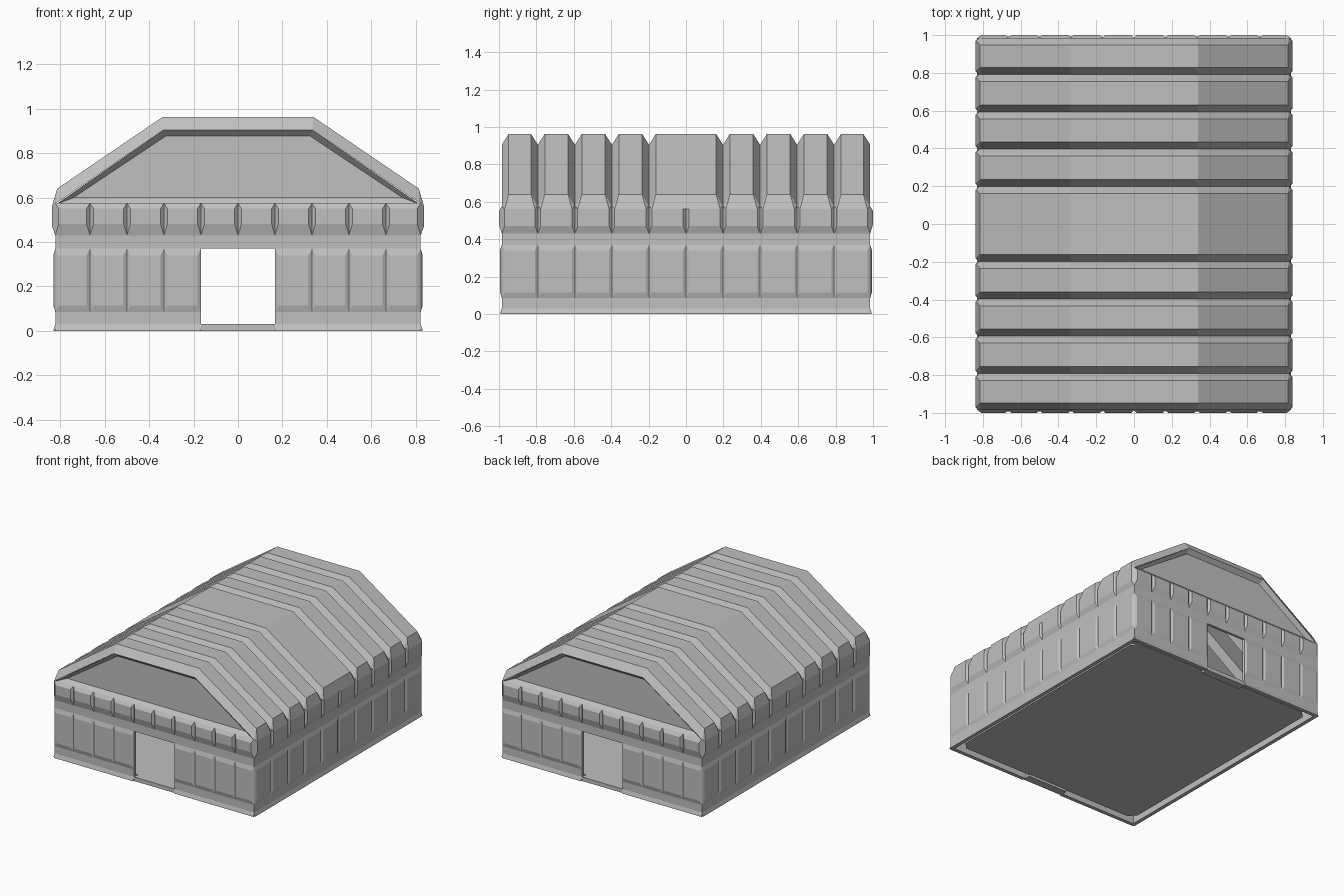
import bpy
import bmesh

cube = bpy.data.objects.get("Cube")
if cube:
    bpy.data.objects.remove(cube, do_unlink=True)

grey = bpy.data.materials.new("light grey")
grey.use_nodes = True
grey.diffuse_color = (0.53, 0.53, 0.53, 1)
grey.node_tree.nodes["Principled BSDF"].inputs["Base Color"].default_value = grey.diffuse_color

HX, HY = 0.823, 0.985      # wall half extents
THICK = 0.02               # wall thickness
DOOR, SILL, HEAD = 0.167, 0.03, 0.37
PITCH = {"x": 1 / 6, "y": 0.198}


def finish(name, bm):
    """Turn a bmesh into a flat-shaded grey object."""
    bmesh.ops.recalc_face_normals(bm, faces=bm.faces)
    mesh = bpy.data.meshes.new(name)
    bm.to_mesh(mesh)
    bm.free()
    mesh.materials.append(grey)
    obj = bpy.data.objects.new(name, mesh)
    bpy.context.collection.objects.link(obj)
    return obj


def loft(bm, a, b, caps=True):
    """Join two equal closed loops of points, with optional end caps."""
    va, vb = [bm.verts.new(p) for p in a], [bm.verts.new(p) for p in b]
    n = len(a)
    for i in range(n):
        j = (i + 1) % n
        bm.faces.new((va[i], va[j], vb[j], vb[i]))
    if caps:
        bm.faces.new(va)
        bm.faces.new(vb)


def rect(side, u0, u1, z0, z1, d):
    """Rectangle parallel to one wall, d outside its plane."""
    axis, sign = side
    corners = [(u0, z0), (u1, z0), (u1, z1), (u0, z1)]
    if axis == "x":
        return [(u, sign * (HY + d), z) for u, z in corners]
    return [(sign * (HX + d), u, z) for u, z in corners]


def block(bm, side, u0, u1, z0, z1):
    loft(bm, rect(side, u0, u1, z0, z1, -THICK), rect(side, u0, u1, z0, z1, 0))


def panel(bm, side, u0, u1, z0, z1, t0, t1, depth, inset=0.015):
    """Raised panel with bevelled edges."""
    loft(bm, rect(side, u0, u1, z0, z1, 0),
         rect(side, u0 + inset, u1 - inset, t0, t1, depth))


def bays(axis):
    half = HX if axis == "x" else HY
    for k in range(-5, 5):
        yield max(-half, k * PITCH[axis]), min(half, (k + 1) * PITCH[axis])


# Walls with raised panels, eaves band and flared foot
for side, label in ((("x", -1), "front"), (("x", 1), "back"),
                    (("y", -1), "right"), (("y", 1), "left")):
    end = side[0] == "x"
    half = HX if end else HY
    wall, panels, eaves = bmesh.new(), bmesh.new(), bmesh.new()
    top = 0.57
    spans = [(-half, -DOOR), (DOOR, half)] if end else [(-half, half)]
    for a, b in spans:
        block(wall, side, a, b, 0, top)
        panel(wall, side, a, b, 0, 0.03, 0, 0.004, 0.008, 0)
    if end:
        block(wall, side, -DOOR, DOOR, HEAD, top)
    for a, b in bays(side[0]):
        if not end or abs(a + b) / 2 > DOOR:
            panel(panels, side, a, b, 0.085, HEAD, 0.115, 0.34, 0.009)
        if end:
            panel(eaves, side, a, b, 0.43, 0.575, 0.48, 0.55, 0.015)
        else:
            panel(eaves, side, a, b, 0.43, 0.575, 0.47, 0.56, 0.015)
    finish(label + "_wall", wall)
    finish(label + "_wall_panels", panels)
    finish(label + "_eaves_panels", eaves)

# Ribbed roof shell
FOOT = 0.022


def rib_section(y, lean):
    half = [(0.838, y + lean, 0.56), (0.815, y, 0.64), (0.34, y, 0.963)]
    return half + [(-x, yy, z) for x, yy, z in reversed(half)]


def valley_section(y):
    half = [(HX, y, 0.568), (HX - 0.005, y, 0.575), (0.335, y, 0.905)]
    return half + [(-x, yy, z) for x, yy, z in reversed(half)]


valleys = [k * PITCH["y"] for k in range(-4, 5) if k]
valleys = [-HY] + valleys + [HY]
sections = []
for a, b in zip(valleys, valleys[1:]):
    sections += [valley_section(a), rib_section(a + 0.037, -FOOT),
                 rib_section(b - 0.037, FOOT)]
sections.append(valley_section(HY))
roof = bmesh.new()
rows = [[roof.verts.new(p) for p in s] for s in sections]
for r, s in zip(rows, rows[1:]):
    for i in range(len(r) - 1):
        roof.faces.new((r[i], r[i + 1], s[i + 1], s[i]))
finish("ribbed_roof", roof)

# Recessed gables
for sign, label in ((-1, "front"), (1, "back")):
    gable = bmesh.new()
    outer = [(HX, 0.567), (0.335, 0.905), (-0.335, 0.905), (-HX, 0.567)]
    inner = [(0.74, 0.6), (0.325, 0.877), (-0.325, 0.877), (-0.74, 0.6)]
    loft(gable, [(x, sign * HY, z) for x, z in outer],
         [(x, sign * (HY - 0.03), z) for x, z in inner], caps=False)
    gable.faces.new([gable.verts.new((x, sign * (HY - 0.03), z)) for x, z in inner])
    bmesh.ops.remove_doubles(gable, verts=gable.verts, dist=0.0001)
    finish(label + "_gable", gable)

    # Door threshold
    sill = bmesh.new()
    bounds = (-DOOR, DOOR, 0, SILL)
    loft(sill, rect(("x", sign), *bounds, -0.06), rect(("x", sign), *bounds, 0))
    finish(label + "_threshold", sill)

# Floor slab with clipped corners
fx, fy, c = HX - 0.05, HY - 0.05, 0.05
quarter = [(fx, fy - c), (fx - c, fy)]
outline = (quarter + [(-x, y) for x, y in reversed(quarter)]
           + [(-x, -y) for x, y in quarter]
           + [(x, -y) for x, y in reversed(quarter)])
floor = bmesh.new()
loft(floor, [(x, y, 0.018) for x, y in outline], [(x, y, 0.028) for x, y in outline])
finish("floor", floor)
